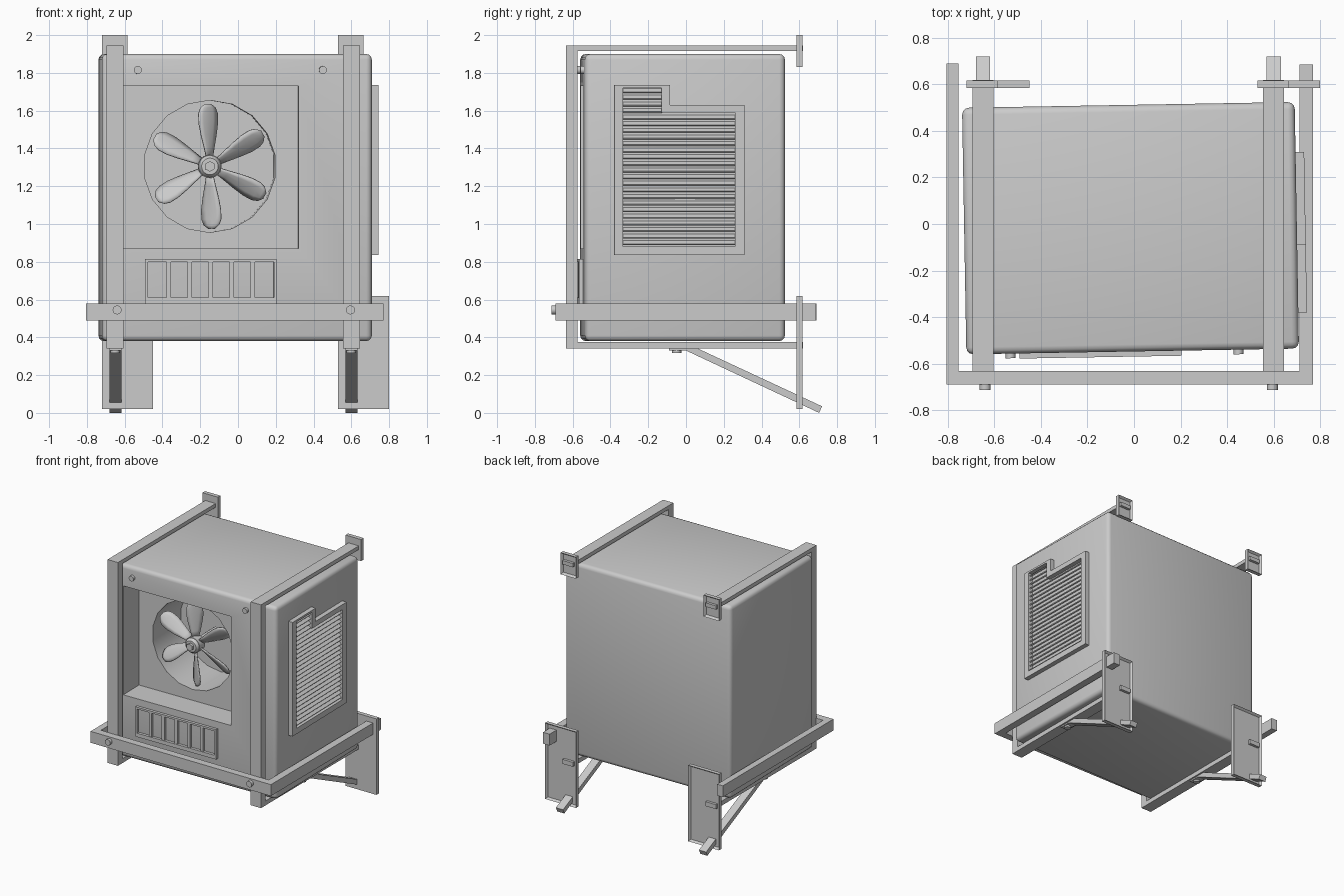
import bpy, bmesh
from math import radians, pi, sin, cos
from mathutils import Matrix, Vector

if "Cube" in bpy.data.objects:
    bpy.data.objects.remove(bpy.data.objects["Cube"])

# The cabinet sits turned by one degree inside its bracket frame
CAB = Matrix.Translation((-0.015, -0.018, 0)) @ Matrix.Rotation(radians(1), 4, 'Z')
ID = Matrix.Identity(4)


def finish(name, bm, m=ID, smooth=False):
    bmesh.ops.recalc_face_normals(bm, faces=bm.faces)
    bm.transform(m)
    me = bpy.data.meshes.new(name)
    bm.to_mesh(me)
    bm.free()
    ob = bpy.data.objects.new(name, me)
    bpy.context.collection.objects.link(ob)
    if smooth:
        select(ob)
        bpy.ops.object.shade_smooth_by_angle(angle=radians(35))
    return ob


def select(ob):
    bpy.ops.object.select_all(action='DESELECT')
    ob.select_set(True)
    bpy.context.view_layer.objects.active = ob


def add_box(bm, x0, x1, y0, y1, z0, z1, tilt=ID):
    m = (Matrix.Translation(((x0 + x1) / 2, (y0 + y1) / 2, (z0 + z1) / 2)) @ tilt
         @ Matrix.Diagonal((x1 - x0, y1 - y0, z1 - z0, 1)))
    return bmesh.ops.create_cube(bm, size=1, matrix=m)['verts']


def box(name, *dims, m=ID):
    bm = bmesh.new()
    add_box(bm, *dims)
    return finish(name, bm, m)


def extrude(bm, faces, vec):
    r = bmesh.ops.extrude_face_region(bm, geom=faces)
    bmesh.ops.translate(bm, vec=vec, verts=[v for v in r['geom'] if isinstance(v, bmesh.types.BMVert)])


def prism(name, pts, vec):
    """Extrude a closed outline of 3D points."""
    bm = bmesh.new()
    f = bm.faces.new([bm.verts.new(p) for p in pts])
    extrude(bm, [f], vec)
    return finish(name, bm)


def ring(bm, outer, inner, vec):
    """Extrude the strip between two matching outlines."""
    o, i = [[bm.verts.new(p) for p in l] for l in (outer, inner)]
    n = len(o)
    fs = [bm.faces.new((o[k], o[(k + 1) % n], i[(k + 1) % n], i[k])) for k in range(n)]
    extrude(bm, fs, vec)


def add_cyl(bm, centre, r, depth, axis='Y', sides=16, r2=None):
    rot = Matrix.Rotation(radians(90), 4, 'X') if axis == 'Y' else ID
    bmesh.ops.create_cone(bm, cap_ends=True, segments=sides, radius1=r, radius2=r if r2 is None else r2,
                          depth=depth, matrix=Matrix.Translation(centre) @ rot)


def cyl(name, *args, m=ID, **kw):
    bm = bmesh.new()
    add_cyl(bm, *args, **kw)
    return finish(name, bm, m, smooth=True)


# Cabinet with rounded edges, fan recess and round fan duct
F = -0.53
FX, FZ = -0.14, 1.305
bm = bmesh.new()
add_box(bm, -0.715, 0.715, F, 0.53, 0.38, 1.90)
bmesh.ops.bevel(bm, geom=bm.edges[:], offset=0.03, segments=3, profile=0.5, affect='EDGES')
cabinet = finish("cabinet", bm, CAB)
cutters = [box("recess_cutter", -0.605, 0.325, F - 0.1, F + 0.2, 0.87, 1.73, m=CAB),
           cyl("duct_cutter", (FX, -0.2, FZ), 0.35, 0.46, sides=18, m=CAB)]
select(cabinet)
for c in cutters:
    mod = cabinet.modifiers.new("cut", 'BOOLEAN')
    mod.operation, mod.solver, mod.object = 'DIFFERENCE', 'EXACT', c
    bpy.ops.object.modifier_apply(modifier=mod.name)
for c in cutters:
    bpy.data.objects.remove(c)
select(cabinet)
bpy.ops.object.shade_smooth_by_angle(angle=radians(35))

# Fan: six twisted petal blades
bm = bmesh.new()
prof = [(0.04, 0.022), (0.10, 0.036), (0.17, 0.052), (0.23, 0.061), (0.28, 0.059), (0.31, 0.046), (0.33, 0.018)]
for k in range(6):
    spin = Matrix.Translation((FX, F + 0.23, FZ)) @ Matrix.Rotation(radians(60 * k - 2), 4, 'Y')
    rows = []
    for r, w in prof:
        pitch = radians(48 - 60 * r)
        rows.append([bm.verts.new(spin @ Vector((w * s * cos(pitch), w * s * sin(pitch) + 0.008 * s * s, r)))
                     for s in (-1, -0.5, 0, 0.5, 1)])
    for a, b in zip(rows, rows[1:]):
        for i in range(4):
            bm.faces.new((a[i], a[i + 1], b[i + 1], b[i]))
blades = finish("fan_blades", bm, CAB, smooth=True)
sol = blades.modifiers.new("thickness", 'SOLIDIFY')
sol.thickness, sol.offset = 0.008, 0

# Fan hub with stepped rings and hex nut, and the motor shaft behind
bm = bmesh.new()
add_cyl(bm, (FX, F + 0.23, FZ), 0.062, 0.07, sides=24)
add_cyl(bm, (FX, F + 0.185, FZ), 0.058, 0.02, sides=24, r2=0.044)
add_cyl(bm, (FX, F + 0.17, FZ), 0.028, 0.03, sides=6)
add_cyl(bm, (FX, F + 0.37, FZ), 0.03, 0.26, sides=16)
finish("fan_hub", bm, CAB, smooth=True)

# Cabinet screws
for i, x in enumerate((-0.525, 0.455)):
    cyl(f"cabinet_screw_{i}", (x, F - 0.005, 1.815), 0.021, 0.03, sides=12, m=CAB)

# Lower front grille with six windows
def rect(x0, x1, z0, z1, y):
    return [(x0, y, z0), (x1, y, z0), (x1, y, z1), (x0, y, z1)]

bm = bmesh.new()
ring(bm, rect(-0.487, 0.21, 0.58, 0.815, F + 0.005), rect(-0.472, 0.195, 0.61, 0.80, F + 0.005), (0, -0.027, 0))
for k in range(5):
    x = -0.472 + 0.667 / 6 * (k + 1)
    add_box(bm, x - 0.012, x + 0.012, F - 0.018, F + 0.005, 0.605, 0.805)
finish("front_grille", bm, CAB)

# Side vent: notched frame with tilted louvres
SX = 0.71
def notched(y0, y1, y2, z0, z1, z2):
    return [(SX, y, z) for y, z in ((y0, z0), (y2, z0), (y2, z1), (y1, z1), (y1, z2), (y0, z2))]

bm = bmesh.new()
ring(bm, notched(-0.375, -0.08, 0.315, 0.835, 1.63, 1.735),
     notched(-0.328, -0.125, 0.265, 0.88, 1.59, 1.72), (0.042, 0, 0))
finish("side_vent_frame", bm, CAB)
bm = bmesh.new()
tilt = Matrix.Rotation(radians(35), 4, 'Y')
for k in range(24):
    z = 0.9 + k * 0.035
    add_box(bm, SX + 0.002, SX + 0.032, -0.33, 0.267 if z < 1.58 else -0.123, z - 0.004, z + 0.004, tilt)
finish("side_vent_louvres", bm, CAB)

# Belt wrapping the front and both sides
prism("belt", [(x, y, 0.49) for x, y in (
    (-0.805, -0.69), (0.77, -0.69), (0.77, 0.685), (0.712, 0.685), (0.712, -0.632),
    (-0.755, -0.632), (-0.755, 0.69), (-0.805, 0.69))], (0, 0, 0.09))

# Two identical bracket sets
for side, dx in (("left", 0), ("right", 1.25)):
    # C-shaped frame bar under, in front of and over the cabinet
    prism(f"{side}_frame", [(-0.695 + dx, y, z) for y, z in (
        (-0.635, 0.34), (0.62, 0.34), (0.62, 0.375), (-0.575, 0.375),
        (-0.575, 1.915), (0.62, 1.915), (0.62, 1.945), (-0.635, 1.945))], (0.09, 0, 0))
    # Diagonal strut with fixing tab
    prism(f"{side}_strut", [(-0.68 + dx, y, z) for y, z in (
        (-0.09, 0.342), (0.06, 0.342), (0.72, 0.035), (0.705, 0.0), (0.0, 0.33), (-0.09, 0.33))], (0.062, 0, 0))
    cyl(f"{side}_strut_bolt", (-0.65 + dx, -0.05, 0.33), 0.025, 0.026, axis='Z', sides=12)
    # Belt bolt with nut
    bm = bmesh.new()
    add_cyl(bm, (-0.64 + dx * 0.988, -0.69, 0.545), 0.024, 0.046, sides=12)
    finish(f"{side}_belt_bolt", bm, smooth=True)
    # Wall plates with a raised rim at the back
    for part, x1, z0, z1 in (("lower", -0.45, 0.02, 0.62), ("upper", -0.585, 1.83, 2.0)):
        bm = bmesh.new()
        add_box(bm, -0.72 + dx, x1 + dx, 0.585, 0.617, z0, z1)
        bm.normal_update()
        back = [f for f in bm.faces if f.normal.y > 0.9]
        bmesh.ops.inset_region(bm, faces=back, thickness=0.018, depth=-0.018)
        finish(f"{side}_{part}_wall_plate", bm)
